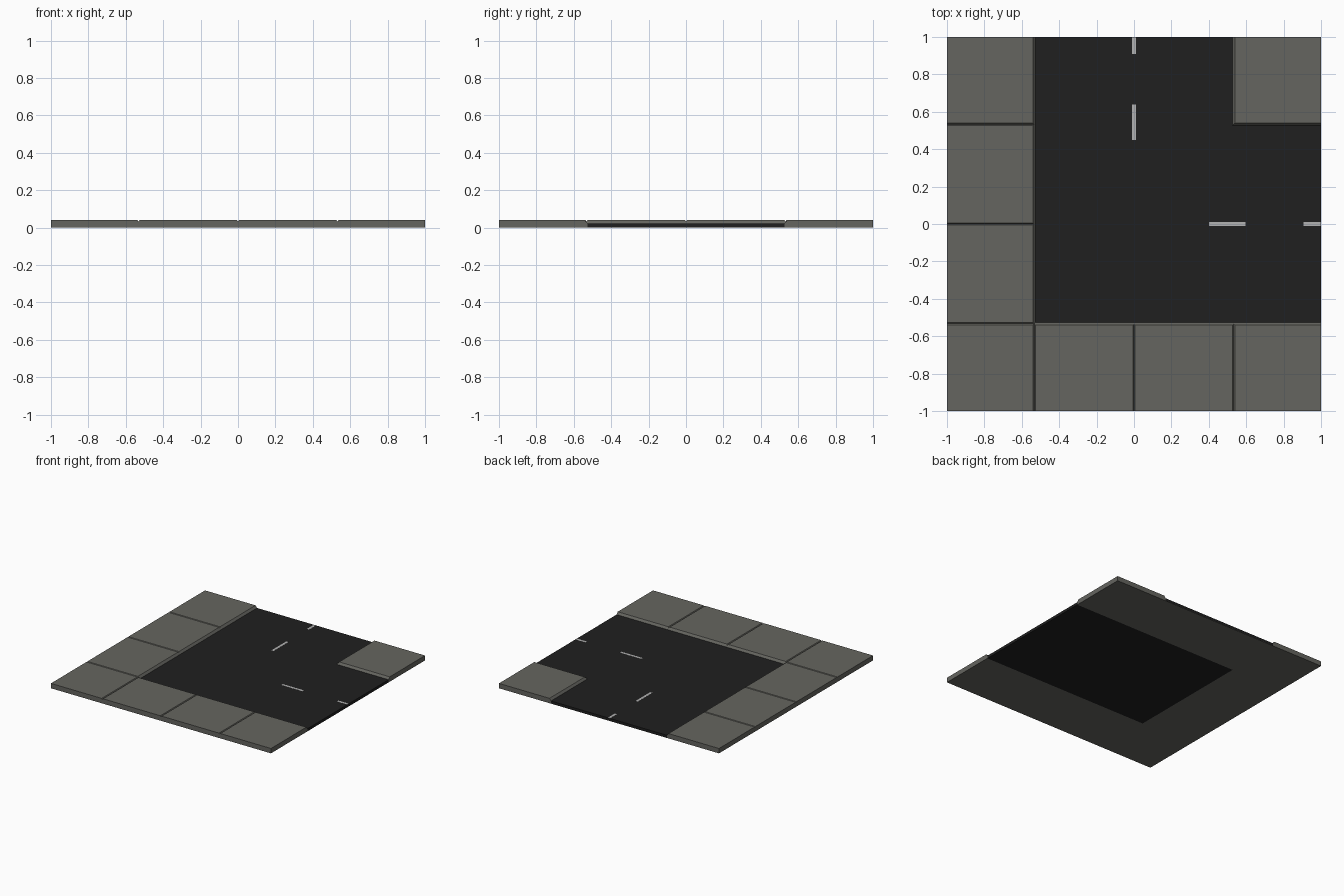
import bpy, bmesh
from mathutils import Vector

if "Cube" in bpy.data.objects:
    bpy.data.objects.remove(bpy.data.objects["Cube"])

H, ROAD = 0.04, 0.022      # pavement and road heights
E, S = 0.527, 0.533        # curb foot, slab seam


def material(name, col):
    m = bpy.data.materials.new(name)
    m.diffuse_color = (*col, 1)
    m.use_nodes = True
    m.node_tree.nodes["Principled BSDF"].inputs["Base Color"].default_value = m.diffuse_color
    return m


PAVING = material("paving", (0.13, 0.13, 0.115))
ASPHALT = material("asphalt", (0.014, 0.014, 0.014))
PAINT = material("paint", (0.45, 0.45, 0.45))


def block(name, x0, x1, y0, y1, z0, z1, mat, curbs="", seams=""):
    """Box whose top edges are chamfered on the named sides (W, E, S, N)."""
    bm = bmesh.new()
    bmesh.ops.create_cube(bm, size=1)
    for v in bm.verts:
        v.co = ((x0 + x1) / 2 + v.co.x * (x1 - x0),
                (y0 + y1) / 2 + v.co.y * (y1 - y0),
                (z0 + z1) / 2 + v.co.z * (z1 - z0))
    sides = {"W": (x0, 0, -1), "E": (x1, 0, 1), "S": (y0, 1, -1), "N": (y1, 1, 1)}
    cuts = [(s, 0.014, z1 - ROAD) for s in curbs] + [(s, 0.006, 0.007) for s in seams]
    for s, inset, drop in cuts:
        edge, axis, sign = sides[s]
        p, n = Vector((0, 0, z1 - drop)), Vector((0, 0, inset))
        p[axis], n[axis] = edge, sign * drop
        bmesh.ops.bisect_plane(bm, geom=bm.verts[:] + bm.edges[:] + bm.faces[:], dist=1e-6,
                               plane_co=p, plane_no=n, clear_outer=True)
        bmesh.ops.holes_fill(bm, edges=[e for e in bm.edges if e.is_boundary], sides=0)
    bmesh.ops.recalc_face_normals(bm, faces=bm.faces[:])
    me = bpy.data.meshes.new(name)
    bm.to_mesh(me)
    bm.free()
    me.materials.append(mat)
    bpy.context.collection.objects.link(bpy.data.objects.new(name, me))


# Pavement slabs: corner, left column, front row, far corner
stops = [-S, 0, S, 1]
block("corner_slab", -1, -S, -1, -S, 0, H, PAVING, seams="EN")
block("far_corner_slab", E, 1, E, 1, 0, H, PAVING, curbs="WS")
for i in range(3):
    a, b = stops[i], stops[i + 1]
    last = i == 2
    block(f"left_slab_{i}", -1, -E, a, b, 0, H, PAVING, "E", "S" if last else "SN")
    block(f"front_slab_{i}", a, b, -1, -E, 0, H, PAVING, "N", "W" if last else "WE")

# Road: main stretch, and the side arm on a paving-coloured underlay
block("main_road", -E, 1, -E, E, 0, ROAD, ASPHALT)
block("road_arm", -E, E, E, 1, 0.002, ROAD, ASPHALT)
block("road_arm_underlay", -E, E, E, 1, 0, 0.002, PAVING)

# Centre line dashes on both arms
for i, (a, b, c, d) in enumerate([(0.40, 0.595, 0.45, 0.64), (0.905, 1, 0.91, 1)]):
    block(f"right_dash_{i}", a, b, -0.01, 0.01, ROAD, ROAD + 0.001, PAINT)
    block(f"back_dash_{i}", -0.01, 0.01, c, d, ROAD, ROAD + 0.001, PAINT)
